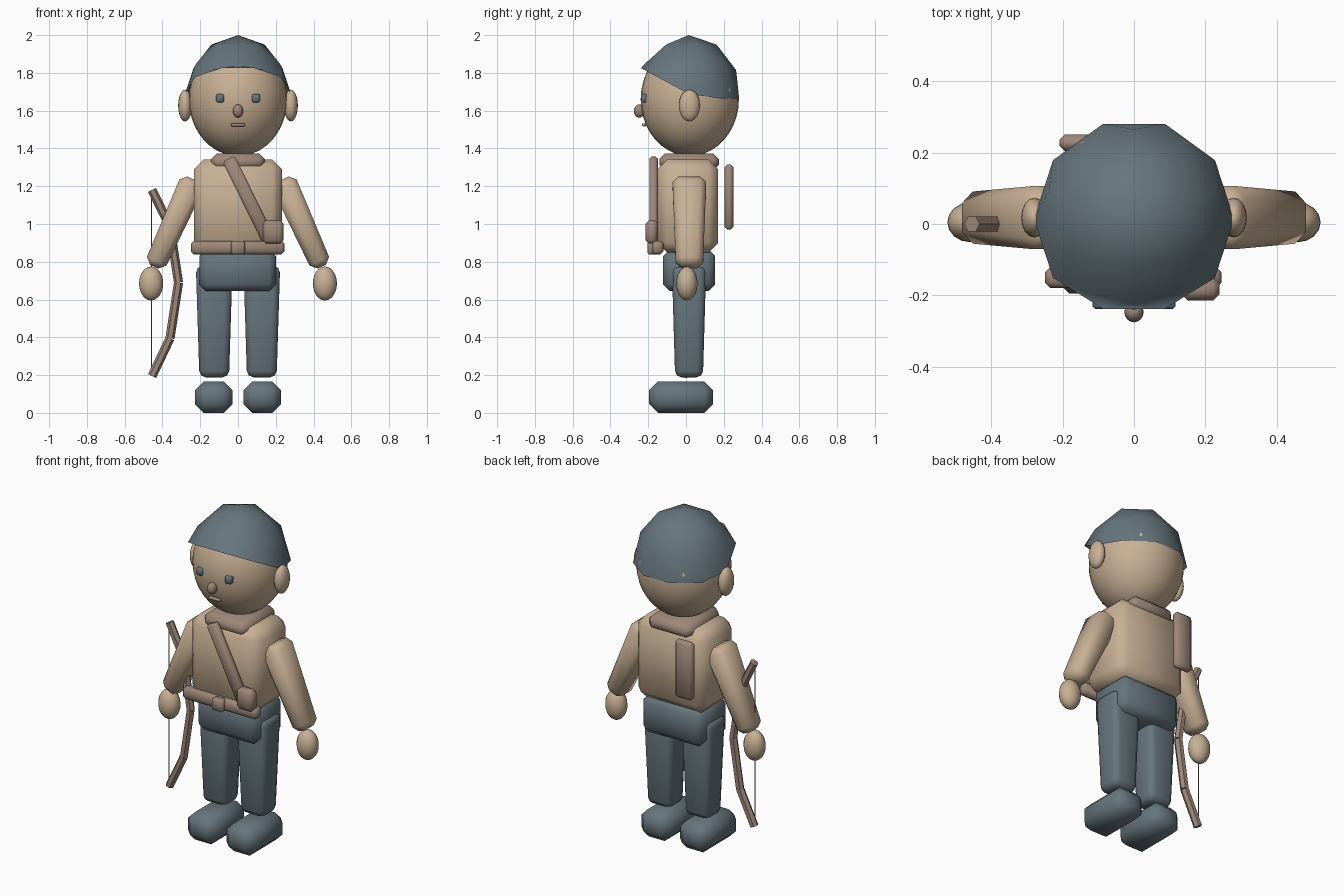
import bpy, bmesh, math
from mathutils import Matrix, Vector

if "Cube" in bpy.data.objects:
    bpy.data.objects.remove(bpy.data.objects["Cube"])


def material(name, rgb):
    m = bpy.data.materials.new(name)
    m.diffuse_color = (*rgb, 1)
    m.use_nodes = True
    m.node_tree.nodes["Principled BSDF"].inputs["Base Color"].default_value = m.diffuse_color
    return m


TAN = material("tan", (0.58, 0.435, 0.30))
SLATE = material("slate", (0.133, 0.178, 0.205))
BROWN = material("brown leather", (0.34, 0.245, 0.19))


def finish(name, bm, mat, angle=60):
    bmesh.ops.recalc_face_normals(bm, faces=bm.faces[:])
    me = bpy.data.meshes.new(name)
    bm.to_mesh(me)
    bm.free()
    ob = bpy.data.objects.new(name, me)
    bpy.context.collection.objects.link(ob)
    me.materials.append(mat)
    bpy.ops.object.select_all(action='DESELECT')
    ob.select_set(True)
    bpy.context.view_layer.objects.active = ob
    bpy.ops.object.shade_smooth_by_angle(angle=math.radians(angle))
    return ob


def box(name, center, size, mat, bevel=0.0, tilt=0.0, taper=1.0, segments=1):
    """Bevelled box; tilt turns it about y, taper scales the bottom end."""
    bm = bmesh.new()
    bmesh.ops.create_cube(bm, size=1)
    for v in bm.verts:
        k = taper if v.co.z < 0 else 1.0
        v.co = Vector((v.co.x * size[0] * k, v.co.y * size[1] * k, v.co.z * size[2]))
    if bevel:
        bmesh.ops.bevel(bm, geom=bm.edges[:], offset=bevel, segments=segments,
                        profile=0.5, affect='EDGES', clamp_overlap=True)
    bm.transform(Matrix.Translation(center) @ Matrix.Rotation(tilt, 4, 'Y'))
    return finish(name, bm, mat)


def ball(name, center, radii, mat, segs=24, rings=16):
    bm = bmesh.new()
    bmesh.ops.create_uvsphere(bm, u_segments=segs, v_segments=rings, radius=1)
    bm.transform(Matrix.Translation(center) @ Matrix.Diagonal((*radii, 1)))
    return finish(name, bm, mat)


def rod(name, a, b, r, mat, sides=6):
    a, b = Vector(a), Vector(b)
    d = b - a
    bm = bmesh.new()
    bmesh.ops.create_cone(bm, cap_ends=True, segments=sides, radius1=r, radius2=r,
                          depth=d.length)
    bm.transform(Matrix.Translation((a + b) / 2)
                 @ d.to_track_quat('Z', 'Y').to_matrix().to_4x4())
    return finish(name, bm, mat, 40)


# Head and face
ball("head", (0, 0.02, 1.66), (0.26, 0.26, 0.30), TAN, 32, 20)
ball("nose", (0, -0.247, 1.598), (0.027, 0.029, 0.035), BROWN, 16, 10)
box("mouth", (0, -0.222, 1.525), (0.075, 0.02, 0.016), BROWN, 0.004)

# Cap: upper half of an icosphere with the rim raised towards the front
bm = bmesh.new()
bmesh.ops.create_icosphere(bm, subdivisions=2, radius=1)
bmesh.ops.delete(bm, geom=[v for v in bm.verts if v.co.z < -0.1], context='VERTS')
bm.transform(Matrix.Translation((0, 0.014, 1.665)) @ Matrix.Diagonal((0.281, 0.281, 0.335, 1))
             @ Matrix.Rotation(math.pi / 2, 4, 'Z'))
for v in bm.verts:
    if v.co.z < 1.68 and v.co.y < 0.058:
        v.co.y = max(v.co.y, -0.238)
        v.co.z += 0.54 * (0.058 - v.co.y)
finish("cap", bm, SLATE)

# Torso, collar and hips
box("torso", (0, 0.01, 1.095), (0.468, 0.32, 0.494), TAN, 0.052)
box("collar", (0, 0.017, 1.329), (0.285, 0.315, 0.09), BROWN, 0.03)
box("hips", (-0.002, 0.017, 0.755), (0.405, 0.275, 0.22), SLATE, 0.035)

# Belt, buckle, chest strap, pouch and back panel
box("belt", (-0.002, -0.15, 0.875), (0.495, 0.06, 0.072), BROWN, 0.015)
box("buckle", (0, -0.18, 0.875), (0.075, 0.05, 0.072), BROWN, 0.01)
box("chest_strap", (0.055, -0.172, 1.133), (0.072, 0.045, 0.475), BROWN, 0.012, -0.458)
box("pouch", (0.186, -0.182, 0.958), (0.108, 0.065, 0.125), BROWN, 0.018)
box("back_panel", (-0.152, 0.228, 1.143), (0.115, 0.046, 0.345), BROWN, 0.015)

# Paired parts
for s, side in ((-1, "right"), (1, "left")):
    ball(side + "_ear", (s * 0.28, 0.018, 1.627), (0.037, 0.056, 0.084), TAN, 16, 10)
    box(side + "_eye", (s * 0.095, -0.22, 1.666), (0.042, 0.036, 0.044), SLATE, 0.007)
    box(side + "_arm", (s * 0.339, 0.018, 1.005), (0.14, 0.18, 0.507), TAN, 0.032,
        -s * 0.425, 0.80)
    ball(side + "_hand", (s * 0.46, 0.005, 0.685), (0.064, 0.056, 0.09), TAN, 16, 12)
    box(side + "_leg", (s * 0.126, 0.016, 0.483), (0.194, 0.182, 0.59), SLATE, 0.035,
        0, 0.81, 2)
    box(side + "_shoe", (s * 0.128, -0.026, 0.083), (0.2, 0.338, 0.165), SLATE, 0.046)

# Bow made of straight limbs, with its string
path = [(-0.455, 1.18), (-0.36, 0.985), (-0.315, 0.69), (-0.36, 0.395), (-0.455, 0.195)]
for i in range(len(path) - 1):
    (x0, z0), (x1, z1) = path[i], path[i + 1]
    rod(f"bow_limb_{i + 1}", (x0, 0, z0), (x1, 0, z1), 0.024, BROWN)
rod("bow_string", (-0.458, 0, 1.18), (-0.458, 0, 0.195), 0.003, BROWN)
